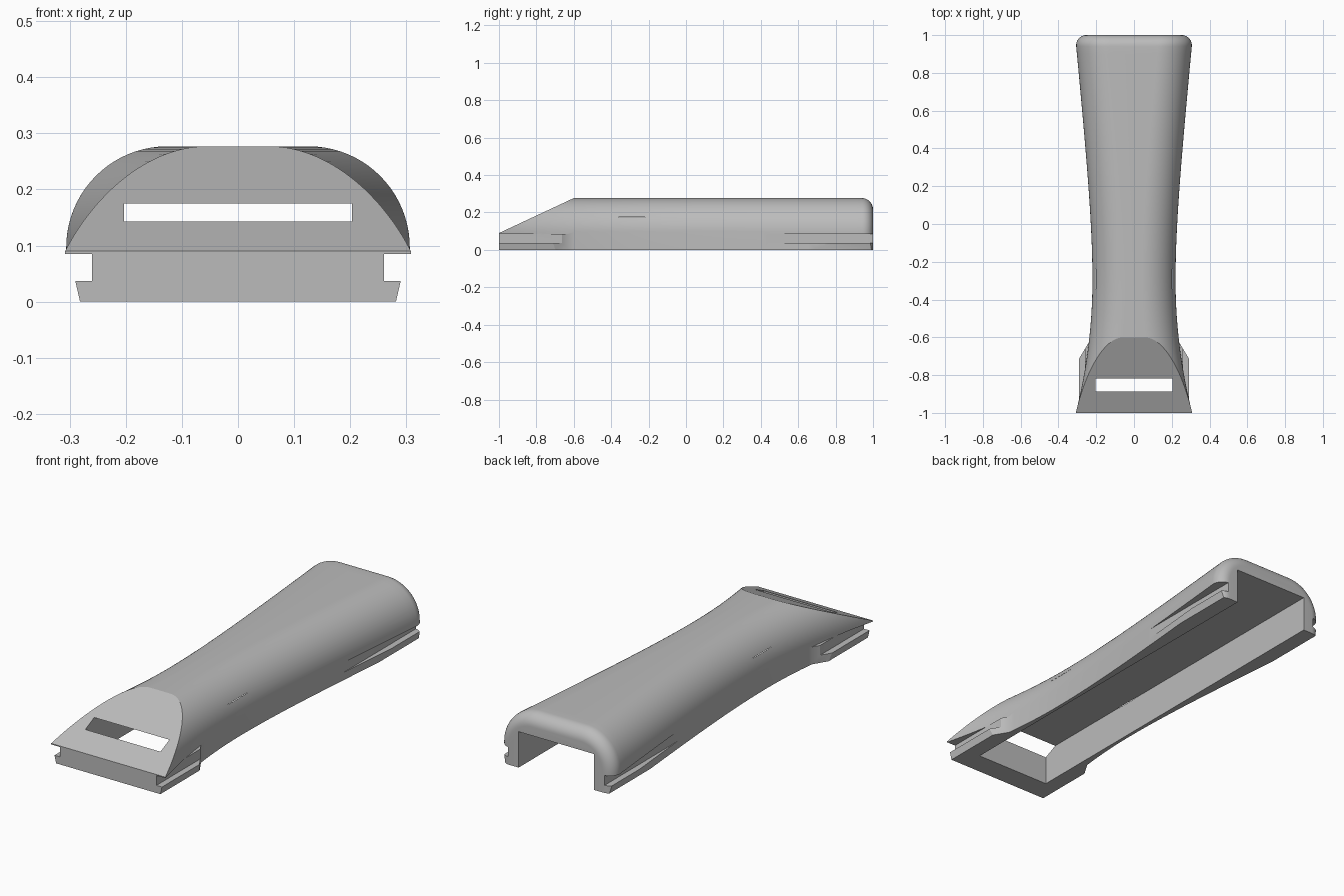
import bpy, bmesh, math
from mathutils import Vector

if "Cube" in bpy.data.objects:
    bpy.data.objects.remove(bpy.data.objects["Cube"], do_unlink=True)

TOP, ROUND, END = 0.277, 0.18, 0.06    # height, shoulder radius, back edge radius
BELOW = -0.02                          # solids start below the ground and are trimmed

grey = bpy.data.materials.new("light grey")
grey.use_nodes = True
grey.diffuse_color = (0.5, 0.5, 0.5, 1)
grey.node_tree.nodes["Principled BSDF"].inputs["Base Color"].default_value = (0.5, 0.5, 0.5, 1)


def to_object(name, bm):
    bmesh.ops.recalc_face_normals(bm, faces=bm.faces)
    mesh = bpy.data.meshes.new(name)
    bm.to_mesh(mesh)
    bm.free()
    obj = bpy.data.objects.new(name, mesh)
    bpy.context.collection.objects.link(obj)
    mesh.materials.append(grey)
    return obj


def loft(name, rings):
    """Skin a list of equal-length closed rings and cap both ends."""
    bm = bmesh.new()
    loops = [[bm.verts.new(p) for p in ring] for ring in rings]
    n = len(loops[0])
    for a, b in zip(loops, loops[1:]):
        for i in range(n):
            j = (i + 1) % n
            bm.faces.new((a[i], a[j], b[j], b[i]))
    bm.faces.new(loops[0])
    bm.faces.new(loops[-1])
    return to_object(name, bm)


def prism(name, pts, axis, lo, hi):
    """Extrude a 2D outline along an axis."""
    def place(p, h):
        v = list(p)
        v.insert(axis, h)
        return Vector(v)
    return loft(name, [[place(p, h) for p in pts] for h in (lo, hi)])


def half_width(y):
    t = y + 0.3
    if t < 0:
        return 0.22 + 0.18 * t * t
    return 0.17 + math.hypot(0.05, 0.102 * t)


def section(y, inset):
    """Arched cross-section with round shoulders."""
    w, r = half_width(y) - inset, ROUND - inset
    steps = 20
    right = [(w, BELOW)]
    for i in range(steps + 1):
        a = math.pi / 2 * i / steps
        right.append((w - r + r * math.cos(a), TOP - ROUND + r * math.sin(a)))
    ring = right + [(-x, z) for x, z in reversed(right)]
    return [(x, y, z) for x, z in ring]


# Waisted shell, with a rounded back edge
stations = [(-1 + (2 - END) * i / 48, 0) for i in range(49)]
for i in range(1, 11):
    a = math.pi / 2 * i / 10
    stations.append((1 - END + END * math.sin(a), END * (1 - math.cos(a))))
body = loft("grip_shell", [section(y, d) for y, d in stations])

# Tapered foot under the front end
foot_half = [(0.295, -0.95), (0.295, -0.72), (0.235, -0.62), (0.2, -0.6)]
foot = prism("front_foot", foot_half + [(-x, y) for x, y in reversed(foot_half)],
             2, BELOW - 0.01, 0.0849)

# Side rail grooves with a bevelled lower lip
rail = [(0.4, 0.085), (0.26, 0.085), (0.26, 0.037), (0.29, 0.037), (0.278, -0.015), (0.4, -0.015)]
grooves = [prism("groove_cutter", [(s * x, z) for x, z in rail], 1, -1.2, 1.2) for s in (1, -1)]

# Slanted nose, ground trim and open channel
slope = (TOP - 0.09) / 0.4
nose = prism("nose_cutter", [(-1.2, 0.09 - 0.2 * slope), (-0.4, 0.09 + 0.6 * slope), (-1.2, 0.6)],
             0, -0.6, 0.6)
ground = prism("ground_cutter", [(-1, -1.5), (1, -1.5), (1, 1.5), (-1, 1.5)], 2, -0.2, 0)
channel = prism("channel_cutter", [(-0.203, -0.3), (0.203, -0.3), (0.203, 0.175), (-0.203, 0.175)],
                1, -0.887, 1.3)

tools = [(foot, 'UNION')] + [(c, 'DIFFERENCE') for c in grooves + [nose, ground, channel]]
for tool, operation in tools:
    mod = body.modifiers.new(tool.name, 'BOOLEAN')
    mod.object, mod.operation, mod.solver = tool, operation, 'EXACT'

# Bake the cuts and discard the helpers
bpy.context.view_layer.update()
deps = bpy.context.evaluated_depsgraph_get()
result = bpy.data.meshes.new_from_object(body.evaluated_get(deps))
body.modifiers.clear()
body.data = result
for tool, _ in tools:
    bpy.data.objects.remove(tool, do_unlink=True)

bpy.ops.object.select_all(action='DESELECT')
body.select_set(True)
bpy.context.view_layer.objects.active = body
bpy.ops.object.shade_smooth_by_angle(angle=math.radians(25))
